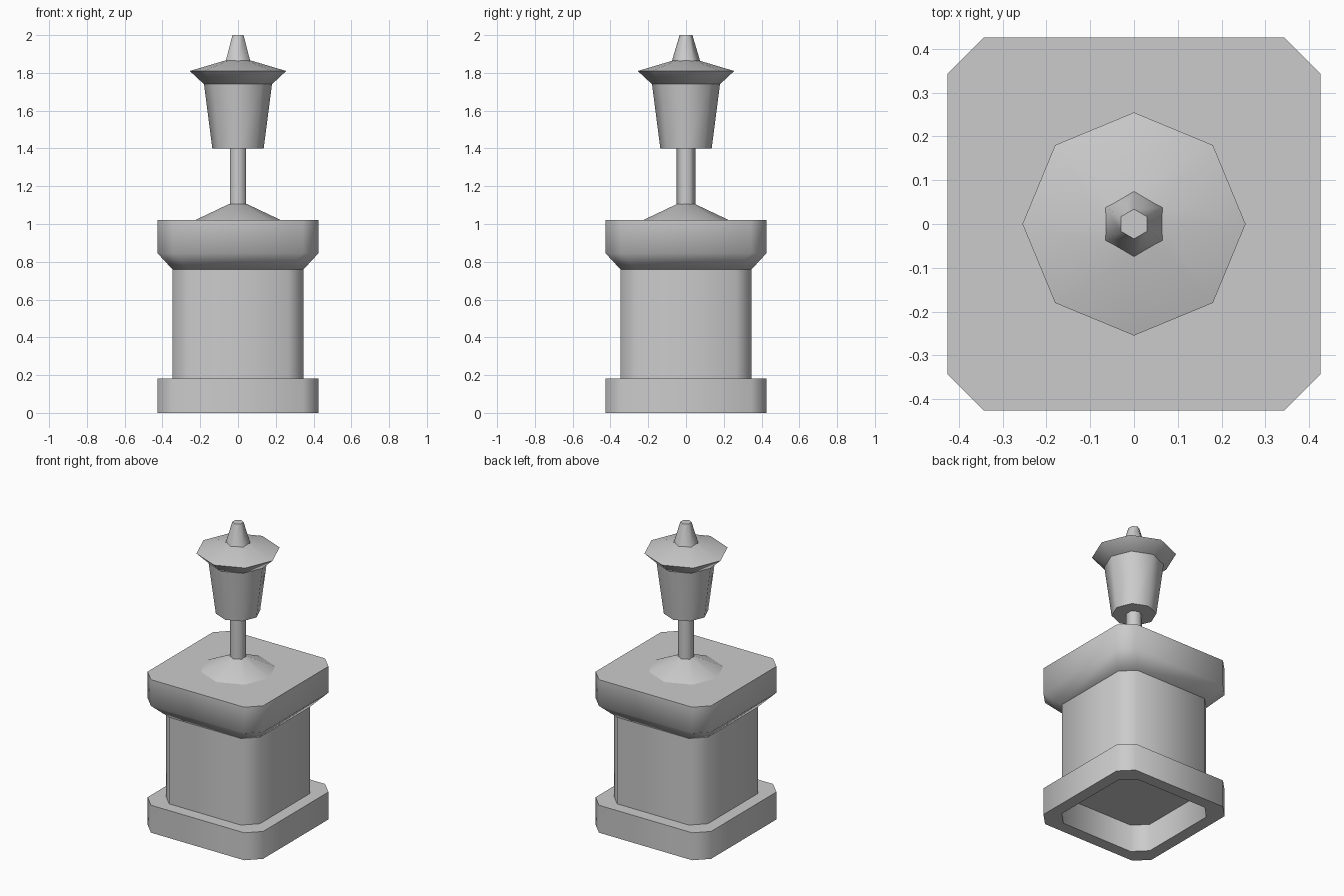
import bpy
import math

cube = bpy.data.objects.get("Cube")
if cube:
    bpy.data.objects.remove(cube, do_unlink=True)

stone = bpy.data.materials.new("grey stone")
stone.use_nodes = True
grey = (0.6, 0.6, 0.6, 1)
stone.diffuse_color = grey
stone.node_tree.nodes["Principled BSDF"].inputs["Base Color"].default_value = grey


def chamfered_square(half, chamfer, z):
    """Ring of eight points around a square with cut corners."""
    a, b = half, half - chamfer
    return [(a, -b, z), (a, b, z), (b, a, z), (-b, a, z),
            (-a, b, z), (-a, -b, z), (-b, -a, z), (b, -a, z)]


def polygon(radius, sides, z, turn=0.0):
    angles = [turn + math.tau * i / sides for i in range(sides)]
    return [(radius * math.cos(a), radius * math.sin(a), z) for a in angles]


def loft(name, rings, closed=False):
    """Join rings with quads; cap the ends, or join last ring to first."""
    n, count = len(rings[0]), len(rings)
    faces = []
    for r in range(count if closed else count - 1):
        low, high = r * n, (r + 1) % count * n
        for i in range(n):
            j = (i + 1) % n
            faces.append((low + i, low + j, high + j, high + i))
    if not closed:
        faces.append(tuple(reversed(range(n))))
        faces.append(tuple(range((count - 1) * n, count * n)))
    mesh = bpy.data.meshes.new(name)
    mesh.from_pydata([p for ring in rings for p in ring], [], faces)
    mesh.materials.append(stone)
    obj = bpy.data.objects.new(name, mesh)
    bpy.context.collection.objects.link(obj)
    bpy.ops.object.select_all(action="DESELECT")
    obj.select_set(True)
    bpy.context.view_layer.objects.active = obj
    bpy.ops.object.shade_smooth_by_angle(angle=math.radians(63))
    return obj


# Pedestal: hollow plinth, column and flared capital
OUTER, INNER, CUT = 0.426, 0.347, 0.082
PLINTH_TOP, COLUMN_TOP = 0.183, 0.76
loft("plinth", [chamfered_square(OUTER, CUT, 0),
                chamfered_square(OUTER, CUT, PLINTH_TOP),
                chamfered_square(INNER, CUT, PLINTH_TOP),
                chamfered_square(INNER, CUT, 0)], closed=True)
loft("column", [chamfered_square(INNER, CUT, PLINTH_TOP),
                chamfered_square(INNER, CUT, COLUMN_TOP)])
loft("capital", [chamfered_square(INNER, CUT, COLUMN_TOP),
                 chamfered_square(OUTER, CUT, 0.845),
                 chamfered_square(OUTER, CUT, 1.02)])

# Lamp post: low mound and six-sided pole
HEX_TURN = math.pi / 6
loft("mound", [polygon(0.228, 8, 1.02), polygon(0.045, 8, 1.107)])
loft("pole", [polygon(0.049, 6, 1.1, HEX_TURN), polygon(0.049, 6, 1.4, HEX_TURN)])

# Lantern: tapered body, wide roof and finial
loft("lantern_body", [polygon(0.136, 8, 1.4), polygon(0.18, 8, 1.74)])
loft("lantern_roof", [polygon(0.18, 8, 1.74), polygon(0.255, 8, 1.81),
                      polygon(0.07, 8, 1.865)])
loft("finial", [polygon(0.075, 6, 1.862, HEX_TURN), polygon(0.034, 6, 2.0, HEX_TURN)])
